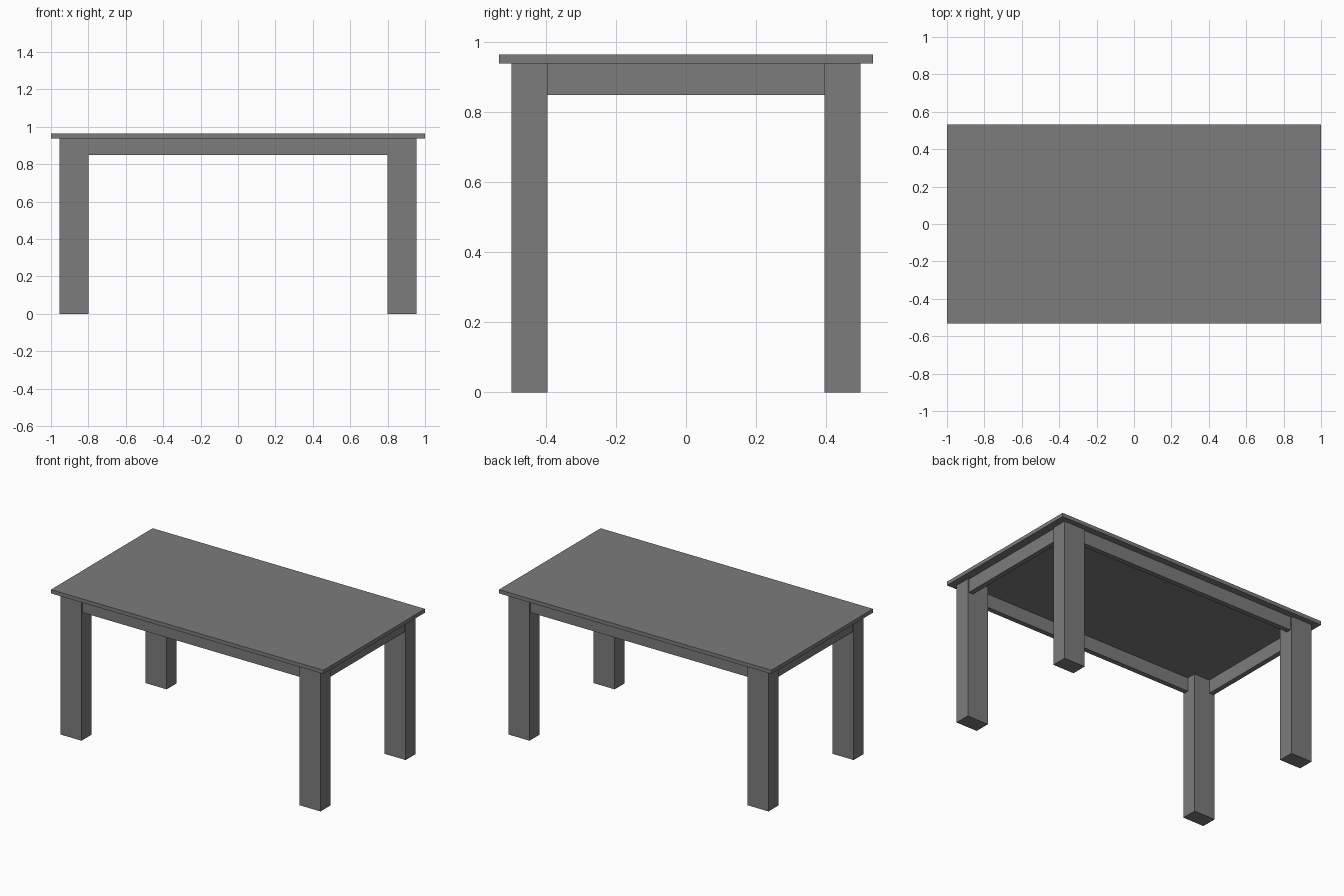
import bpy

cube = bpy.data.objects.get("Cube")
if cube:
    bpy.data.objects.remove(cube, do_unlink=True)

# Single flat grey for the whole table
grey = bpy.data.materials.new("grey")
grey.use_nodes = True
colour = (0.2, 0.2, 0.2, 1)
grey.diffuse_color = colour
grey.node_tree.nodes["Principled BSDF"].inputs["Base Color"].default_value = colour


def box(name, low, high):
    """Axis-aligned box between two opposite corners."""
    centre = [(a + b) / 2 for a, b in zip(low, high)]
    bpy.ops.mesh.primitive_cube_add(size=1, location=centre)
    part = bpy.context.object
    part.name = name
    part.scale = [b - a for a, b in zip(low, high)]
    bpy.ops.object.transform_apply(location=False, rotation=False, scale=True)
    part.data.materials.append(grey)
    return part


TOP, UNDERSIDE, APRON_LOW = 0.963, 0.938, 0.848
LEG_X, LEG_Y = (0.8, 0.955), (0.395, 0.498)
RECESS, THICK = 0.008, 0.033

# Tabletop slab
box("tabletop", (-1, -0.533, UNDERSIDE), (1, 0.533, TOP))

# Four rectangular legs
for x_name, sx in (("left", 1), ("right", -1)):
    for y_name, sy in (("front", -1), ("back", 1)):
        xs = sorted(sx * v for v in LEG_X)
        ys = sorted(sy * v for v in LEG_Y)
        box(f"{y_name}_{x_name}_leg", (xs[0], ys[0], 0), (xs[1], ys[1], UNDERSIDE))

# Long aprons between the legs, set slightly back from their faces
outer = LEG_Y[1] - RECESS
for name, s in (("front", -1), ("back", 1)):
    ys = sorted((s * outer, s * (outer - THICK)))
    box(f"{name}_apron", (-LEG_X[0], ys[0], APRON_LOW), (LEG_X[0], ys[1], UNDERSIDE))

# Short aprons at the ends
outer = LEG_X[1] - RECESS
for name, s in (("left", 1), ("right", -1)):
    xs = sorted((s * outer, s * (outer - THICK)))
    box(f"{name}_apron", (xs[0], -LEG_Y[0], APRON_LOW), (xs[1], LEG_Y[0], UNDERSIDE))
